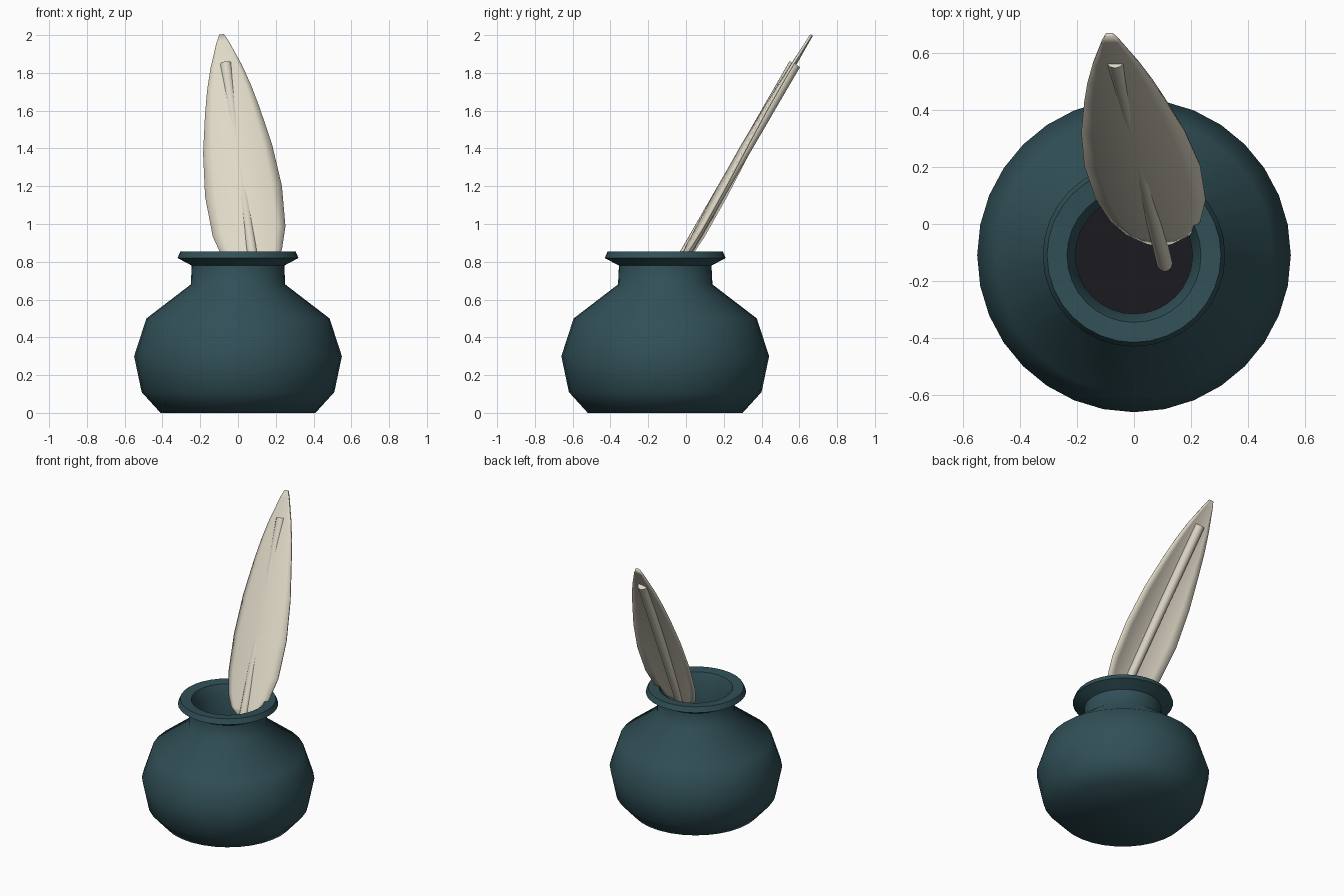
import bpy, bmesh, math
from mathutils import Vector, Matrix

if "Cube" in bpy.data.objects:
    bpy.data.objects.remove(bpy.data.objects["Cube"])

def material(name, rgb):
    m = bpy.data.materials.new(name)
    m.diffuse_color = (*rgb, 1)
    m.use_nodes = True
    m.node_tree.nodes["Principled BSDF"].inputs["Base Color"].default_value = m.diffuse_color
    return m

def finish(name, bm, mat, angle=60):
    bmesh.ops.recalc_face_normals(bm, faces=bm.faces)
    me = bpy.data.meshes.new(name)
    bm.to_mesh(me)
    bm.free()
    ob = bpy.data.objects.new(name, me)
    bpy.context.collection.objects.link(ob)
    me.materials.append(mat)
    bpy.ops.object.select_all(action='DESELECT')
    ob.select_set(True)
    bpy.context.view_layer.objects.active = ob
    bpy.ops.object.shade_smooth_by_angle(angle=math.radians(angle))
    return ob

def lathe(name, profile, mat, center, n=32):
    bm = bmesh.new()
    rings = [[bm.verts.new((center[0] + r * math.cos(2 * math.pi * i / n),
                            center[1] + r * math.sin(2 * math.pi * i / n), z))
              for i in range(n)] for r, z in profile]
    for a, b in zip(rings, rings[1:]):
        for i in range(n):
            j = (i + 1) % n
            bm.faces.new((a[i], a[j], b[j], b[i]))
    bm.faces.new(rings[0])
    bm.faces.new(rings[-1])
    return finish(name, bm, mat)

teal = material("teal_glaze", (0.03, 0.08, 0.095))
cream = material("feather_cream", (0.74, 0.69, 0.57))
quill = material("quill_cream", (0.70, 0.66, 0.55))
black = material("ink_black", (0.01, 0.01, 0.014))

# Pot with flared rim and hollow neck
axis = (0, -0.11)
lathe("ink_pot", [(0.41, 0), (0.51, 0.11), (0.55, 0.30), (0.485, 0.50), (0.25, 0.68),
                  (0.245, 0.78), (0.32, 0.82), (0.305, 0.855), (0.235, 0.85),
                  (0.205, 0.78), (0.205, 0.58)], teal, axis)

# Ink surface
lathe("ink", [(0.206, 0.60), (0.206, 0.62)], black, axis)

# Leaning frame shared by feather and shaft; origin is the top of the shaft
d = Vector((-0.14, 0.579, 1)).normalized()
side = Vector((1, 0, 0.14)).normalized()
back = d.cross(side)
top = Vector((-0.065, 0.575, 1.845))
frame = Matrix.Translation(top) @ Matrix((side, back, d)).transposed().to_4x4()

# Feather blade: (height, half width), cupped backwards and bowed forwards
outline = [(2.0, 0.012), (1.96, 0.032), (1.83, 0.082), (1.72, 0.115), (1.6, 0.143),
           (1.4, 0.182), (1.18, 0.203), (0.97, 0.192), (0.85, 0.157),
           (0.78, 0.11), (0.735, 0.04)]
bm = bmesh.new()
cols = 8
rows = []
for z, w in outline:
    t = (z - 0.735) / 1.265
    row = []
    for k in range(cols + 1):
        x = w * (2 * k / cols - 1)
        y = 0.042 * (x / 0.2) ** 2 - 0.024 * math.sin(math.pi * t)
        row.append(bm.verts.new((x, y, (z - top.z) / d.z)))
    rows.append(row)
for a, b in zip(rows, rows[1:]):
    for k in range(cols):
        bm.faces.new((a[k], b[k], b[k + 1], a[k + 1]))
feather = finish("feather", bm, cream, 40)
feather.matrix_world = frame
sol = feather.modifiers.new("thickness", 'SOLIDIFY')
sol.thickness = 0.014
sol.offset = 0

# Shaft
length = 1.47
bm = bmesh.new()
bmesh.ops.create_cone(bm, cap_ends=True, segments=12, radius1=0.028, radius2=0.032,
                      depth=length, matrix=Matrix.Translation((0, 0, -length / 2)))
shaft = finish("quill_shaft", bm, quill, 40)
shaft.matrix_world = frame
